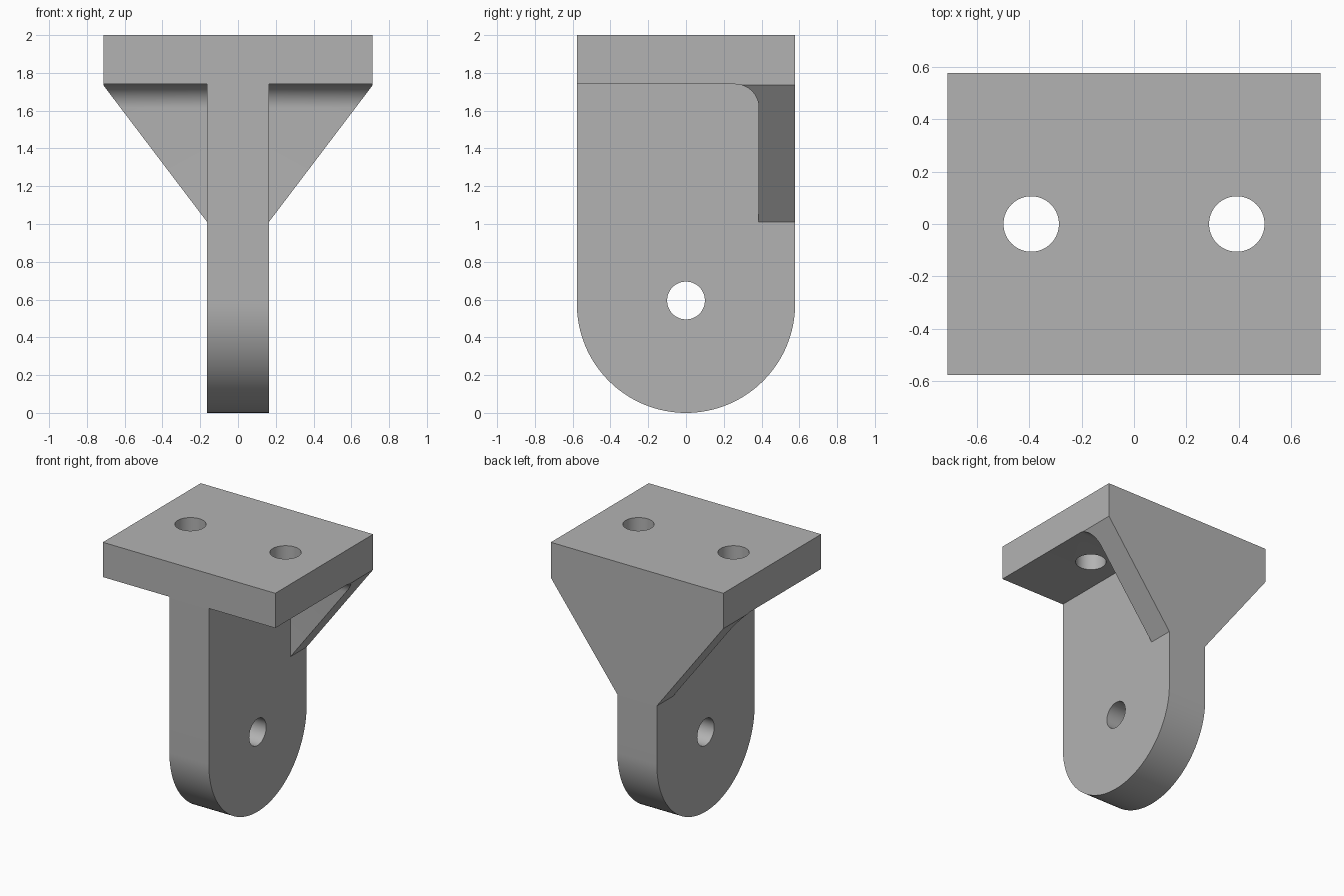
import bpy, bmesh
from math import cos, sin, pi, radians
from mathutils import Vector

if "Cube" in bpy.data.objects:
    bpy.data.objects.remove(bpy.data.objects["Cube"], do_unlink=True)

HALF_X, HALF_Y, TOP = 0.713, 0.578, 2.0     # mounting plate
PLATE_Z = 1.74                              # underside of plate
STEM_X = 0.163                              # half thickness of the lug
WEB_Y, WEB_Z, FILLET = 0.385, 1.01, 0.125   # rear gusset web

grey = bpy.data.materials.new("plain grey")
grey.use_nodes = True
colour = (0.45, 0.45, 0.45, 1)
grey.diffuse_color = colour
grey.node_tree.nodes["Principled BSDF"].inputs["Base Color"].default_value = colour


def arc(cy, cz, r, start, end, steps):
    angles = [start + (end - start) * i / steps for i in range(steps + 1)]
    return [(cy + r * cos(a), cz + r * sin(a)) for a in angles]


def prism(name, profile, half_x, cuts=()):
    """Extrude a y-z profile across x, then trim it by (point, outward normal) planes."""
    bm = bmesh.new()
    face = bm.faces.new([bm.verts.new((-half_x, y, z)) for y, z in profile])
    new = bmesh.ops.extrude_face_region(bm, geom=[face])["geom"]
    bmesh.ops.translate(bm, vec=(2 * half_x, 0, 0),
                        verts=[v for v in new if isinstance(v, bmesh.types.BMVert)])
    for point, normal in cuts:
        cut = bmesh.ops.bisect_plane(bm, geom=bm.verts[:] + bm.edges[:] + bm.faces[:],
                                     plane_co=point, plane_no=normal, clear_outer=True)
        rim = [e for e in cut["geom_cut"] if isinstance(e, bmesh.types.BMEdge)]
        bmesh.ops.holes_fill(bm, edges=rim)
    bmesh.ops.recalc_face_normals(bm, faces=bm.faces)
    mesh = bpy.data.meshes.new(name)
    bm.to_mesh(mesh)
    bm.free()
    mesh.materials.append(grey)
    obj = bpy.data.objects.new(name, mesh)
    bpy.context.collection.objects.link(obj)
    return obj


def combine(obj, other, operation):
    mod = obj.modifiers.new(operation.lower(), 'BOOLEAN')
    mod.operation, mod.object, mod.solver = operation, other, 'EXACT'
    bpy.context.view_layer.objects.active = obj
    bpy.ops.object.modifier_apply(modifier=mod.name)
    bpy.data.objects.remove(other, do_unlink=True)


def drill(obj, location, radius, rotation=(0, 0, 0)):
    bpy.ops.mesh.primitive_cylinder_add(vertices=64, radius=radius, depth=1,
                                        location=location, rotation=rotation)
    cutter = bpy.context.object
    cutter.hide_render = True
    cutter.data.materials.append(grey)
    combine(obj, cutter, 'DIFFERENCE')


# Mounting plate
bracket = prism("bracket", [(-HALF_Y, PLATE_Z), (HALF_Y, PLATE_Z),
                            (HALF_Y, TOP), (-HALF_Y, TOP)], HALF_X)

# Round-ended lug
lug = prism("lug", [(HALF_Y, PLATE_Z), (-HALF_Y, PLATE_Z)]
            + arc(0, HALF_Y, HALF_Y, pi, 2 * pi, 64), STEM_X)
combine(bracket, lug, 'UNION')

# Rear gusset with a fillet under the plate, trimmed to a slope on each side
run, rise = HALF_X - STEM_X, PLATE_Z - 0.005 - WEB_Z
slopes = [(Vector((s * STEM_X, 0, WEB_Z)), Vector((s * rise, 0, -run)).normalized())
          for s in (-1, 1)]
gusset = prism("gusset", [(HALF_Y, PLATE_Z), (HALF_Y, WEB_Z), (WEB_Y, WEB_Z)]
               + arc(WEB_Y - FILLET, PLATE_Z - FILLET, FILLET, 0, pi / 2, 16),
               HALF_X, slopes)
combine(bracket, gusset, 'UNION')

# Bolt holes in the plate and the pin hole in the lug
for side in (-1, 1):
    drill(bracket, (side * 0.393, 0, 1.9), 0.106)
drill(bracket, (0, 0, 0.595), 0.1, (0, pi / 2, 0))

bpy.ops.object.select_all(action='DESELECT')
bracket.select_set(True)
bpy.context.view_layer.objects.active = bracket
bpy.ops.object.shade_smooth_by_angle(angle=radians(30))
